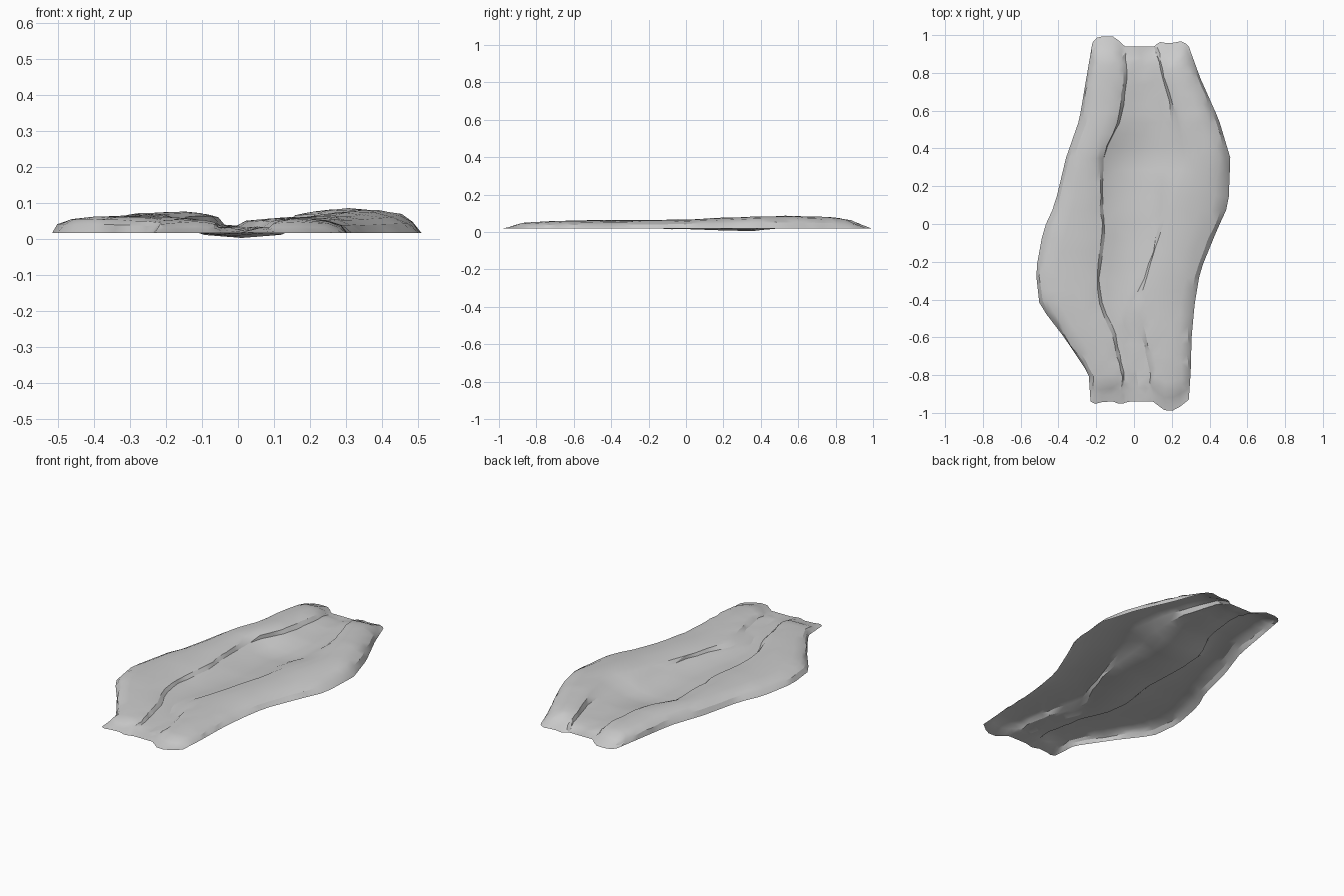
import bpy
import bmesh
import math
import random

random.seed(4)
default_cube = bpy.data.objects.get("Cube")
if default_cube:
    bpy.data.objects.remove(default_cube, do_unlink=True)

# Stations along the valley:
# y, left edge, left rim, right rim, right edge, left height, right height, floor
STATIONS = [
    (-.95, -.23, -.06, .10, .29, .035, .035, .022),
    (-.80, -.24, -.065, .10, .30, .055, .055, .024),
    (-.60, -.37, -.11, .07, .305, .062, .06, .026),
    (-.43, -.50, -.18, .02, .32, .065, .06, .026),
    (-.25, -.52, -.20, .08, .35, .064, .062, .022),
    (-.03, -.48, -.165, .15, .44, .065, .065, .015),
    (.10, -.42, -.18, .18, .50, .068, .072, .012),
    (.35, -.36, -.18, .27, .51, .074, .082, .004),
    (.55, -.29, -.08, .23, .45, .077, .087, .026),
    (.78, -.25, -.055, .16, .35, .072, .078, .03),
    (.95, -.22, -.06, .12, .29, .05, .05, .022),
]
BASE = .018


def sample(table, t):
    """Linear interpolation of all columns in a table."""
    t = max(table[0][0], min(table[-1][0], t))
    for a, b in zip(table, table[1:]):
        if t <= b[0]:
            k = (t - a[0]) / (b[0] - a[0])
            return [p + (q - p) * k for p, q in zip(a[1:], b[1:])]


def bump(t, centre, width):
    return math.exp(-((t - centre) / width) ** 2)


def bank(edge, rim, height, slope, wall):
    """Points from the outer edge over the bank to the foot of the channel wall."""
    span = rim - edge
    side = 1 if span > 0 else -1
    rise = height - BASE
    return [
        (edge, BASE),
        (edge + span * slope * .35, BASE + rise * .5),
        (edge + span * slope, BASE + rise * .82),
        (edge + span * (slope + .2), BASE + rise * .96),
        (edge + span * .68, height),
        (edge + span * .88, BASE + rise * .93),
        (rim, BASE + rise * .8),
        (rim + side * wall, BASE + rise * .42),
    ]


def cross_section(y):
    """One cross section: left bank, channel floor, right bank."""
    xl, rl, rr, xr, hl, hr, floor = sample(STATIONS, y)
    left = bank(xl, rl, hl, .14 + .1 * bump(y, .3, .4), .014)
    right = bank(xr, rr, hr, .25, .014 + .07 * bump(y, .3, .2) + .03 * bump(y, -.5, .12))
    a, b = left[-1], right[-1]
    channel = []
    for k in (.2, .5, .8):
        x = a[0] + (b[0] - a[0]) * k
        lift = 0 if k == .5 else .009
        channel.append((x, floor + lift))
    return left + channel + right[::-1]


# Ragged outline of both ends, as offsets of y across x
FRONT_END = [(-.23, -.94), (-.2, -.955), (-.14, -.93), (-.07, -.955), (-.03, -.94),
             (.1, -.94), (.18, -1), (.24, -.97), (.29, -.93)]
BACK_END = [(-.22, .96), (-.2, .985), (-.14, 1), (-.1, .99), (-.05, .94),
            (.11, .94), (.13, .965), (.19, .955), (.26, .97), (.29, .94)]

# Terrain sheet lofted through the cross sections
bm = bmesh.new()
rows = []
ROWS = 36
for i in range(ROWS + 1):
    v = i / ROWS
    v = v - math.sin(2 * math.pi * v) * .06
    nominal = -.95 + 1.9 * v
    section = cross_section(nominal)
    row = []
    for j, (x, z) in enumerate(section):
        inner = 0 < j < len(section) - 1 and 0 < i < ROWS
        front = sample(FRONT_END, x)[0] + .95
        back = sample(BACK_END, x)[0] - .95
        y = nominal + front * max(0, 1 - v * 5) + back * max(0, v * 5 - 4)
        # both ends taper down to the ground line
        taper = min(1, min(v, 1 - v) / .05)
        z = BASE + (z - BASE) * taper
        if inner:
            x += random.uniform(-.005, .005)
            y += random.uniform(-.008, .008)
            z += random.uniform(-.0015, .0015)
        row.append(bm.verts.new((x, y, max(0, z))))
    rows.append(row)

for low, high in zip(rows, rows[1:]):
    for j in range(len(low) - 1):
        bm.faces.new((low[j], low[j + 1], high[j + 1], high[j]))

# Triangulated for a rocky, lightly faceted surface
bmesh.ops.triangulate(bm, faces=bm.faces[:])
mesh = bpy.data.meshes.new("valley_terrain")
bm.to_mesh(mesh)
bm.free()
terrain = bpy.data.objects.new("valley_terrain", mesh)
bpy.context.collection.objects.link(terrain)

# Plain stone colour
stone = bpy.data.materials.new("light grey stone")
stone.use_nodes = True
grey = (.6, .6, .6, 1)
stone.diffuse_color = grey
stone.node_tree.nodes["Principled BSDF"].inputs["Base Color"].default_value = grey
mesh.materials.append(stone)

# Smooth slopes with sharp channel walls
bpy.ops.object.select_all(action='DESELECT')
terrain.select_set(True)
bpy.context.view_layer.objects.active = terrain
bpy.ops.object.shade_smooth_by_angle(angle=math.radians(25))
